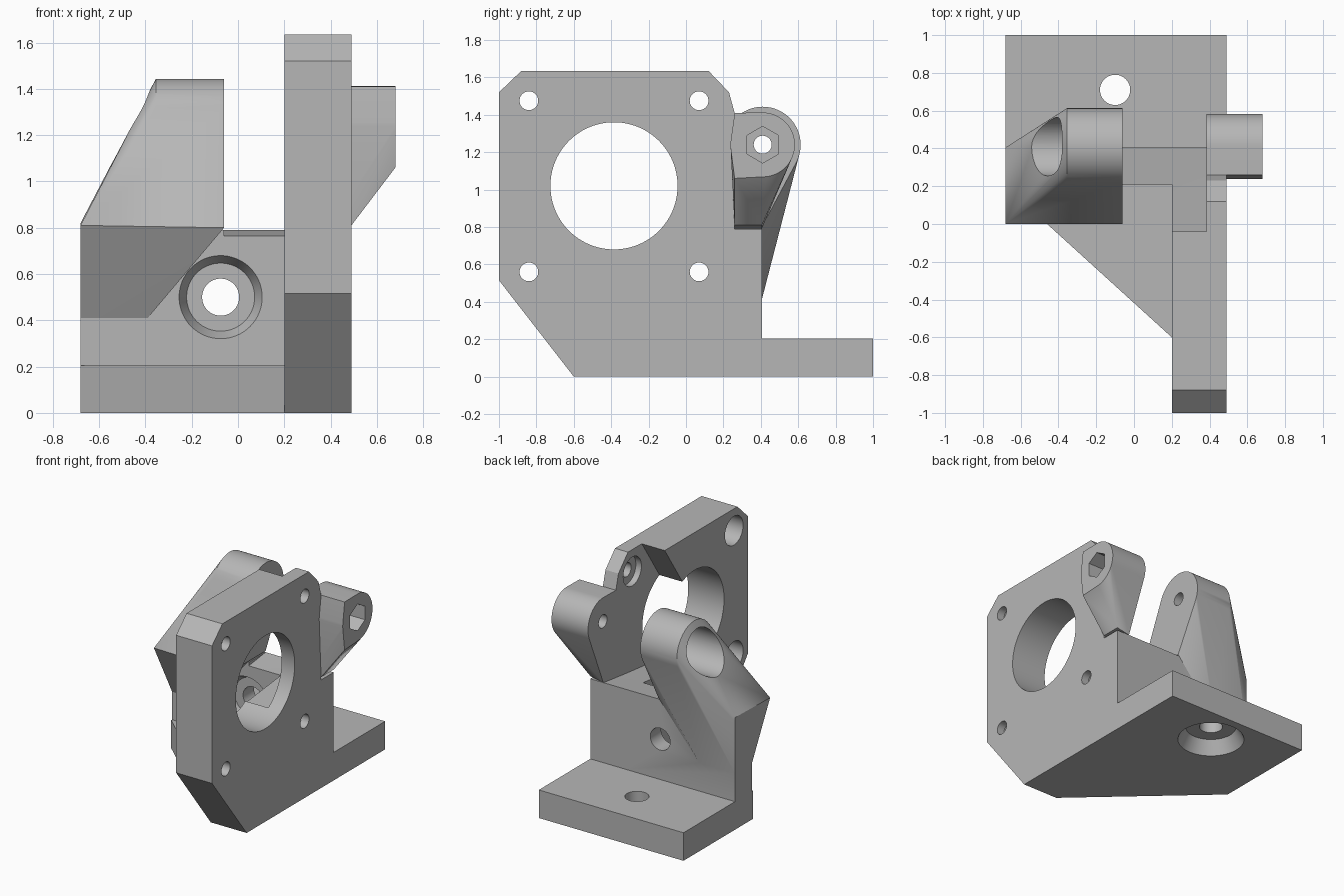
import bpy, bmesh, math
from mathutils import Matrix, Vector

if "Cube" in bpy.data.objects:
    bpy.data.objects.remove(bpy.data.objects["Cube"], do_unlink=True)

grey = bpy.data.materials.new("plain grey")
grey.use_nodes = True
grey.diffuse_color = (0.47, 0.47, 0.47, 1)
grey.node_tree.nodes["Principled BSDF"].inputs["Base Color"].default_value = grey.diffuse_color


def hull(name, points):
    """Convex solid around a few points."""
    bm = bmesh.new()
    for p in points:
        bm.verts.new(p)
    out = bmesh.ops.convex_hull(bm, input=bm.verts)
    junk = {g for g in out["geom_interior"] + out["geom_unused"] if isinstance(g, bmesh.types.BMVert)}
    bmesh.ops.delete(bm, geom=list(junk), context="VERTS")
    bmesh.ops.dissolve_limit(bm, angle_limit=0.002, verts=bm.verts, edges=bm.edges)
    return finish(name, bm)


def prism(name, outline, a, b, axis="X"):
    """Extrude an outline: (y, z) along X or (x, y) along Z."""
    place = (lambda p, d: (d, *p)) if axis == "X" else (lambda p, d: (*p, d))
    bm = bmesh.new()
    face = bm.faces.new([bm.verts.new(place(p, a)) for p in outline])
    grown = bmesh.ops.extrude_face_region(bm, geom=[face])
    verts = [g for g in grown["geom"] if isinstance(g, bmesh.types.BMVert)]
    bmesh.ops.translate(bm, verts=verts, vec=Vector(place((0, 0), b - a)))
    return finish(name, bm)


def drill(name, start, end, r1, r2=None, sides=64):
    """Cylinder or cone between two points."""
    s, e = Vector(start), Vector(end)
    turn = (e - s).to_track_quat("Z", "Y").to_matrix().to_4x4()
    bm = bmesh.new()
    bmesh.ops.create_cone(bm, cap_ends=True, segments=sides, radius1=r1, radius2=r2 or r1,
                          depth=(e - s).length, matrix=Matrix.Translation((s + e) / 2) @ turn)
    return finish(name, bm)


def finish(name, bm):
    bmesh.ops.recalc_face_normals(bm, faces=bm.faces)
    mesh = bpy.data.meshes.new(name)
    bm.to_mesh(mesh)
    bm.free()
    mesh.materials.append(grey)
    obj = bpy.data.objects.new(name, mesh)
    bpy.context.collection.objects.link(obj)
    return obj


def combine(target, tool, operation):
    mod = target.modifiers.new("combine", "BOOLEAN")
    mod.operation, mod.object, mod.solver = operation, tool, "EXACT"
    bpy.context.view_layer.objects.active = target
    bpy.ops.object.modifier_apply(modifier=mod.name)
    bpy.data.objects.remove(tool, do_unlink=True)


def ring(x, y, z, r, n=64):
    return [(x, y + r * math.cos(math.tau * i / n), z + r * math.sin(math.tau * i / n)) for i in range(n)]


# Motor plate with clipped corners
bracket = prism("motor_bracket", [(-0.6, 0), (-1, 0.515), (-1, 1.52), (-0.88, 1.635), (0.12, 1.635),
                                  (0.23, 1.52), (0.26, 1.41), (0.26, 0.79), (0.405, 0.79), (0.405, 0)], 0.2, 0.49)

# Upright wall and foot
combine(bracket, prism("wall", [(0.21, 0), (0.405, 0), (0.405, 0.79), (0.21, 0.79)], -0.68, 0.49), "UNION")
combine(bracket, prism("foot", [(-0.68, 1), (-0.68, 0.2), (0.2, -0.6), (0.49, -0.6), (0.49, 1)], 0, 0.205, "Z"), "UNION")

# Clearance pocket behind the plate
combine(bracket, prism("pocket", [(-0.01, 1.68), (-0.25, 1.32), (-0.2, 0.72), (0.21, 0.765), (0.405, 0.79),
                                  (0.6, 0.81), (0.6, 1.68)], -0.06, 0.385), "DIFFERENCE")

# Hinge lug on the plate
HY, HZ = 0.41, 1.24
lug = [(x, y, z) for x, low in ((0.385, 0.79), (0.49, 0.81), (0.68, 1.06)) for y, z in ((0.26, low), (0.26, 1.41))]
lug += [(0.385, 0.405, 0.79), (0.49, 0.405, 0.81)]
combine(bracket, hull("hinge_lug", lug + ring(0.385, HY, HZ, 0.172) + ring(0.68, HY, HZ, 0.172)), "UNION")

# Slanted arm rising from the wall
arm = [(-0.68, 0, 0.81), (-0.06, 0, 0.8), (-0.68, 0.405, 0.82), (-0.06, 0.405, 0.8)]
arm += [(x, y, 0.41) for x in (-0.68, -0.39) for y in (0.21, 0.405)]
combine(bracket, hull("arm", arm + ring(-0.355, HY, HZ, 0.203) + ring(-0.06, HY, HZ, 0.203)), "UNION")

# Motor opening and counterbored screw holes
cuts = [drill("motor_opening", (0.1, -0.385, 1.02), (0.6, -0.385, 1.02), 0.34, sides=96)]
for y in (-0.84, 0.07):
    for z in (0.56, 1.475):
        cuts.append(drill("screw_hole", (0.1, y, z), (0.6, y, z), 0.05))
        cuts.append(drill("screw_head", (0.1, y, z), (0.43, y, z), 0.105))

# Hinge bolt hole, hexagonal pocket and wide bore
cuts.append(drill("bolt_hole", (-0.8, HY, HZ), (0.8, HY, HZ), 0.048))
cuts.append(prism("nut_pocket", [(HY + 0.098 * math.sin(math.tau * i / 6), HZ + 0.098 * math.cos(math.tau * i / 6))
                                 for i in range(6)], 0.55, 0.8))
cuts.append(drill("wide_bore", (-0.8, HY, HZ), (-0.2, HY, HZ), 0.155))

# Wall hole with a tapered seat
cuts.append(drill("wall_hole", (-0.075, 0, 0.5), (-0.075, 0.6, 0.5), 0.08))
cuts.append(drill("wall_access", (-0.075, -0.1, 0.5), (-0.075, 0.211, 0.5), 0.18))
cuts.append(drill("wall_seat", (-0.075, 0.21, 0.5), (-0.075, 0.28, 0.5), 0.18, 0.147))

# Foot hole with a tapered seat underneath
cuts.append(drill("foot_hole", (-0.1, 0.71, -0.1), (-0.1, 0.71, 0.4), 0.08))
cuts.append(drill("foot_seat", (-0.1, 0.71, -0.001), (-0.1, 0.71, 0.1), 0.23, 0.175))

for cut in cuts:
    combine(bracket, cut, "DIFFERENCE")

# Smooth round surfaces, keep edges crisp
bpy.ops.object.select_all(action="DESELECT")
bracket.select_set(True)
bpy.context.view_layer.objects.active = bracket
bpy.ops.object.shade_smooth_by_angle(angle=math.radians(25))
